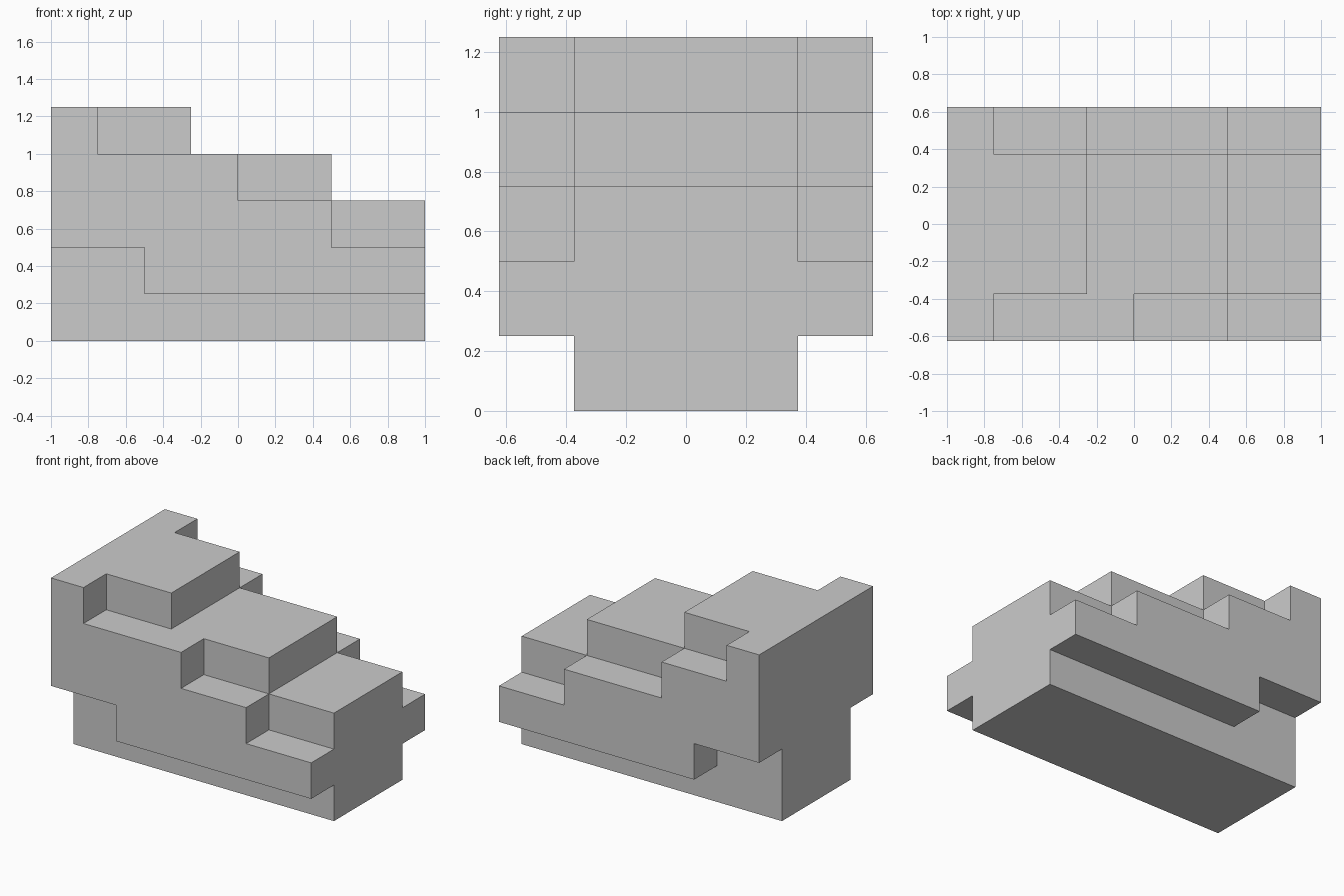
import bpy
import bmesh
import math

if "Cube" in bpy.data.objects:
    bpy.data.objects.remove(bpy.data.objects["Cube"])


def prism(name, profile, y0, y1):
    """Extrude an (x, z) profile from y0 to y1."""
    bm = bmesh.new()
    face = bm.faces.new([bm.verts.new((x, y0, z)) for x, z in profile])
    ext = bmesh.ops.extrude_face_region(bm, geom=[face])
    verts = [v for v in ext["geom"] if isinstance(v, bmesh.types.BMVert)]
    bmesh.ops.translate(bm, verts=verts, vec=(0, y1 - y0, 0))
    bmesh.ops.recalc_face_normals(bm, faces=bm.faces)
    mesh = bpy.data.meshes.new(name)
    bm.to_mesh(mesh)
    bm.free()
    obj = bpy.data.objects.new(name, mesh)
    bpy.context.collection.objects.link(obj)
    return obj


def steps(edges, top):
    """Stair outline going down 0.25 at each inner x edge."""
    pts = []
    for i in range(len(edges) - 1):
        z = top - 0.25 * i
        pts += [(edges[i], z), (edges[i + 1], z)]
    return pts


# Central core: three broad steps standing on the ground
core = prism("stepped_block", [(1, 0), (-1, 0)] + steps([-1, -0.25, 0.5, 1], 1.25),
             -0.375, 0.375)

# Side flanks: lower steps and a notched overhang; front and back differ in one step
overhang = [(1, 0.25), (-0.5, 0.25), (-0.5, 0.5), (-1, 0.5)]
front = prism("front_flank", overhang + steps([-1, -0.75, 0, 0.5, 1], 1.25), -0.625, -0.2)
back = prism("back_flank", overhang + steps([-1, -0.75, -0.25, 0.5, 1], 1.25), 0.2, 0.625)

# Fuse the flanks into the core as one solid
for flank in (front, back):
    mod = core.modifiers.new(flank.name, "BOOLEAN")
    mod.operation = "UNION"
    mod.solver = "EXACT"
    mod.object = flank
depsgraph = bpy.context.evaluated_depsgraph_get()
bm = bmesh.new()
bm.from_object(core, depsgraph)
core.modifiers.clear()
bmesh.ops.dissolve_limit(bm, angle_limit=math.radians(1), verts=bm.verts, edges=bm.edges)
bm.to_mesh(core.data)
bm.free()
for flank in (front, back):
    bpy.data.objects.remove(flank)
